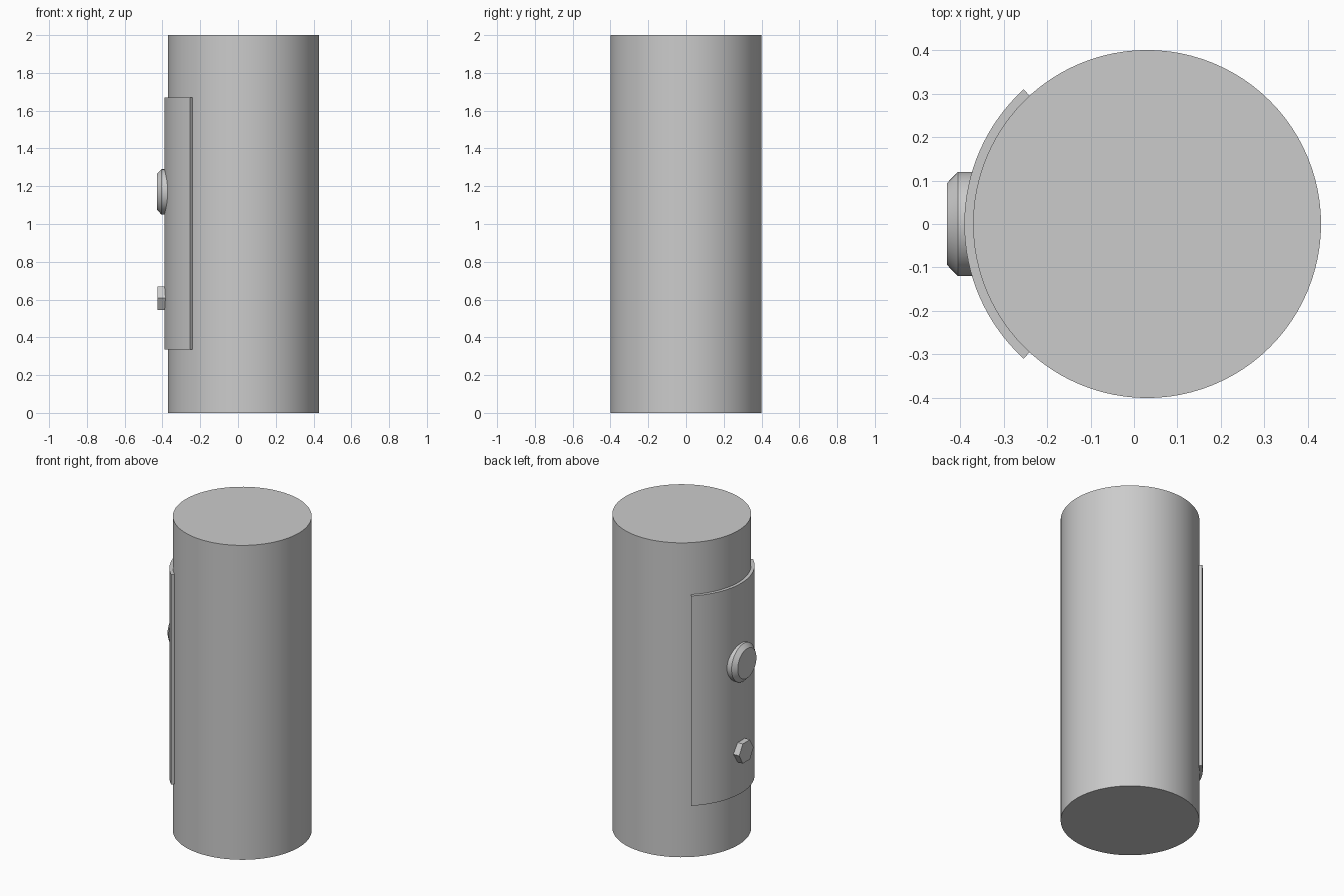
import bpy, bmesh
from math import radians, sin, cos, pi, tau

if "Cube" in bpy.data.objects:
    bpy.data.objects.remove(bpy.data.objects["Cube"])

grey = bpy.data.materials.new("plain grey")
grey.use_nodes = True
COLOUR = (0.6, 0.6, 0.6, 1)
grey.diffuse_color = COLOUR
grey.node_tree.nodes["Principled BSDF"].inputs["Base Color"].default_value = COLOUR

AXIS_X = 0.03


def finish(name, bm):
    bmesh.ops.recalc_face_normals(bm, faces=bm.faces)
    mesh = bpy.data.meshes.new(name)
    bm.to_mesh(mesh)
    bm.free()
    mesh.materials.append(grey)
    obj = bpy.data.objects.new(name, mesh)
    bpy.context.collection.objects.link(obj)
    bpy.ops.object.select_all(action="DESELECT")
    obj.select_set(True)
    bpy.context.view_layer.objects.active = obj
    bpy.ops.object.shade_smooth_by_angle(angle=radians(30))
    return obj


def loft(name, rings):
    """Join equal rings of points and cap both ends."""
    bm = bmesh.new()
    loops = [[bm.verts.new(p) for p in ring] for ring in rings]
    n = len(loops[0])
    for a, b in zip(loops, loops[1:]):
        for i in range(n):
            j = (i + 1) % n
            bm.faces.new((a[i], a[j], b[j], b[i]))
    bm.faces.new(loops[0])
    bm.faces.new(loops[-1])
    return finish(name, bm)


def disc(x, z, radius, sides):
    """Ring facing along x, with a corner on the y axis."""
    return [(x, radius * cos(tau * i / sides), z + radius * sin(tau * i / sides))
            for i in range(sides)]


def arc(radius, z, start, end, steps):
    return [(AXIS_X + radius * cos(start + (end - start) * i / steps),
             radius * sin(start + (end - start) * i / steps), z)
            for i in range(steps + 1)]


# Main column
loft("column", [arc(0.4, z, 0, tau, 96)[:-1] for z in (0, 2)])

# Curved cover wrapped round the right side
HALF = radians(47.5)
cover = [arc(0.42, z, pi - HALF, pi + HALF, 32) + arc(0.395, z, pi + HALF, pi - HALF, 32)
         for z in (0.335, 1.67)]
loft("curved_cover", cover)

# Round button with a chamfered rim
loft("round_button", [disc(x, 1.17, r, 48)
                      for x, r in ((-0.34, 0.12), (-0.405, 0.12), (-0.43, 0.094))])

# Hexagonal bolt head
loft("hex_bolt", [disc(x, 0.607, 0.072, 6) for x in (-0.37, -0.425)])
